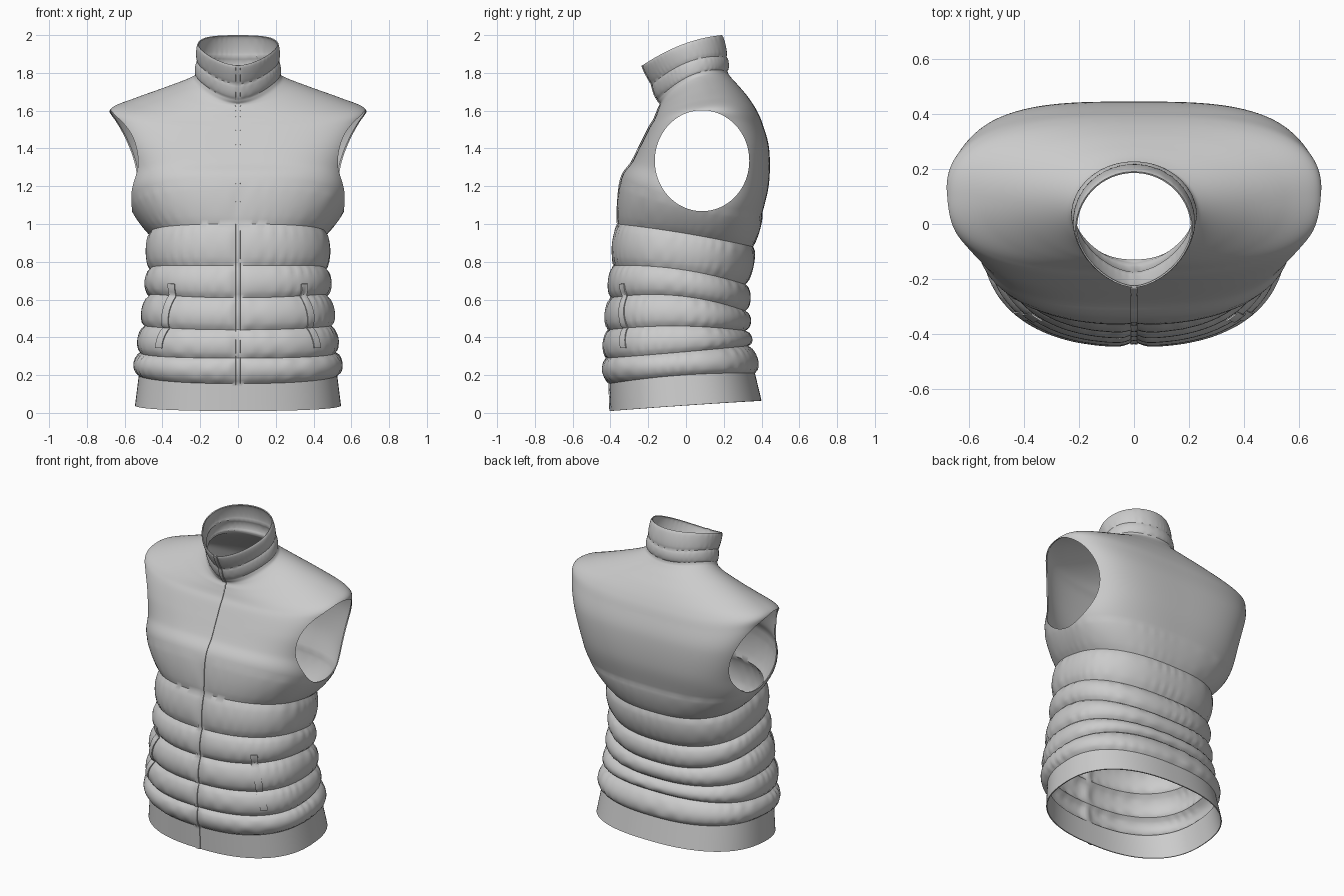
import bpy
import math

default_cube = bpy.data.objects.get("Cube")
if default_cube:
    bpy.data.objects.remove(default_cube, do_unlink=True)

fabric = bpy.data.materials.new("grey fabric")
fabric.use_nodes = True
GREY = (0.6, 0.6, 0.6, 1)
fabric.diffuse_color = GREY
fabric.node_tree.nodes["Principled BSDF"].inputs["Base Color"].default_value = GREY

# Seam rings from hem to collar rim:
# front z, side z, back z, half width, front y, back y, squareness
RINGS = [
    (.01, .04, .065, .545, -.4, .4, 2.4),        # hem edge
    (.155, .2, .21, .525, -.405, .365, 2.4),     # quilting seams
    (.29, .32, .355, .515, -.42, .33, 2.4),
    (.44, .46, .435, .495, -.41, .315, 2.4),
    (.61, .62, .54, .47, -.395, .315, 2.4),
    (.78, .76, .68, .465, -.38, .315, 2.4),
    (1, .95, .88, .465, -.36, .355, 2.5),
    (1.23, 1.1, 1.06, .57, -.345, .405, 2.8),    # yoke seam
    (1.33, 1.25, 1.22, .585, -.285, .44, 3.2),
    (1.43, 1.42, 1.4, .63, -.235, .44, 3.3),
    (1.51, 1.54, 1.53, .668, -.195, .405, 3),
    (1.55, 1.61, 1.6, .672, -.17, .375, 2.6),    # shoulder point
    (1.585, 1.66, 1.67, .55, -.155, .33, 2.3),
    (1.61, 1.71, 1.73, .4, -.145, .28, 2.1),
    (1.635, 1.76, 1.78, .26, -.135, .235, 2),    # collar seam
    (1.66, 1.79, 1.81, .225, -.15, .22, 2),
    (1.74, 1.86, 1.885, .216, -.18, .215, 2),
    (1.84, 1.95, 2, .212, -.23, .19, 2),         # collar rim
]
# How far each band between two rings is padded outwards
PUFF = [0, .034, .028, .03, .028, .024, .012] + [0] * 8 + [.009, .008]
YOKE, COLLAR, TOP = 7, 14, len(RINGS) - 1
FRONT = -math.pi / 2


def ring_at(v):
    """Interpolated ring, straight between quilting seams, smooth above the yoke."""
    i = min(int(v), TOP - 1)
    s = v - i
    p1, p2 = RINGS[i], RINGS[i + 1]
    if i < YOKE:
        return i, s, [a + (b - a) * s for a, b in zip(p1, p2)]
    p0, p3 = RINGS[i - 1], RINGS[min(i + 2, TOP)]
    return i, s, [b + s / 2 * (c - a + s * (2 * a - 5 * b + 4 * c - d + s * (3 * (b - c) + d - a)))
                  for a, b, c, d in zip(p0, p1, p2, p3)]


def surface(v, angle, lift=0.0):
    """Point on the vest at ring position v and angle around the body."""
    i, s, (zf, zs, zb, width, yf, yb, n) = ring_at(v)
    c, sn = math.cos(angle), math.sin(angle)
    arch = max(0.0, math.sin(math.pi * s))
    # padding is pinched beside the zip and gathered along the seams
    from_zip = math.atan2(c, -sn)
    pad = PUFF[i] * arch ** .65 * (1 - .5 * math.exp(-(from_zip / .06) ** 2))
    gather = math.sin(37 * angle + 3 * math.sin(5 * angle + i) + i)
    gather *= .6 + .4 * math.sin(7 * angle + 2 * i)
    pad += PUFF[i] * .3 * gather * math.sqrt(arch) * (1 - arch)
    pad += lift
    # the collar narrows to a soft point at the front
    if sn < 0:
        n -= .3 * min(max(v - COLLAR, 0), 1)
    r = (abs(c) ** n + abs(sn) ** n) ** (-1 / n)
    t = r * sn
    half = (yb - yf) / 2 + pad
    z = zs + (zb - zf) / 2 * t + ((zb + zf) / 2 - zs) * t * t
    return ((width + pad) * r * c, (yb + yf) / 2 + half * t, z)


def grid_object(name, rows, closed, thickness, offset):
    """Skin rows of points and give the sheet a fabric thickness."""
    count = len(rows[0])
    span = count if closed else count - 1
    faces = [(j * count + i, j * count + (i + 1) % count,
              (j + 1) * count + (i + 1) % count, (j + 1) * count + i)
             for j in range(len(rows) - 1) for i in range(span)]
    mesh = bpy.data.meshes.new(name)
    mesh.from_pydata([p for row in rows for p in row], [], faces)
    mesh.materials.append(fabric)
    obj = bpy.data.objects.new(name, mesh)
    bpy.context.collection.objects.link(obj)
    solid = obj.modifiers.new("thickness", "SOLIDIFY")
    solid.thickness = thickness
    solid.offset = offset
    return obj


def finish(obj, angle=40):
    """Apply modifiers and shade smooth with sharp seams."""
    bpy.ops.object.select_all(action="DESELECT")
    obj.select_set(True)
    bpy.context.view_layer.objects.active = obj
    for modifier in list(obj.modifiers):
        bpy.ops.object.modifier_apply(modifier=modifier.name)
    bpy.ops.object.shade_smooth_by_angle(angle=math.radians(angle))


# Quilted vest body with yoke and collar
STEPS, AROUND = 9, 192
body = grid_object("vest_body", [
    [surface(k / STEPS, 2 * math.pi * i / AROUND) for i in range(AROUND)]
    for k in range(TOP * STEPS + 1)], True, .006, -1)

# Armholes, cut straight through from side to side
bpy.ops.mesh.primitive_cylinder_add(vertices=96, radius=1, depth=2,
                                    location=(0, .085, 1.335),
                                    rotation=(0, math.pi / 2, 0))
cutter = bpy.context.object
cutter.name = "armhole_cutter"
cutter.scale = (.267, .25, 1)
cutter.hide_render = True
cutter.data.materials.append(fabric)
cut = body.modifiers.new("armholes", "BOOLEAN")
cut.operation = "DIFFERENCE"
cut.solver = "EXACT"
cut.object = cutter
bpy.context.view_layer.update()
finish(body)
bpy.data.objects.remove(cutter, do_unlink=True)


# Front zip running from hem to collar rim
def zip_row(v):
    half_angle = .012 / RINGS[min(round(v), TOP)][3]
    return [surface(v, FRONT + side * half_angle, .001) for side in (-1, 0, 1)]


zip_strip = grid_object("front_zip", [zip_row(k / STEPS) for k in range(TOP * STEPS + 1)],
                        False, .005, 1)
finish(zip_strip)

# Pocket welts, slanting outwards towards the hem
for side, label in ((1, "left"), (-1, "right")):
    rows = []
    for k in range(25):
        f = k / 24
        centre = side * (.83 - .1 * f)
        rows.append([surface(2.3 + 2.1 * f, FRONT + centre + w * .045, .002)
                     for w in (-1, -.5, 0, .5, 1)])
    finish(grid_object(label + "_pocket_welt", rows, False, .006, 1))
